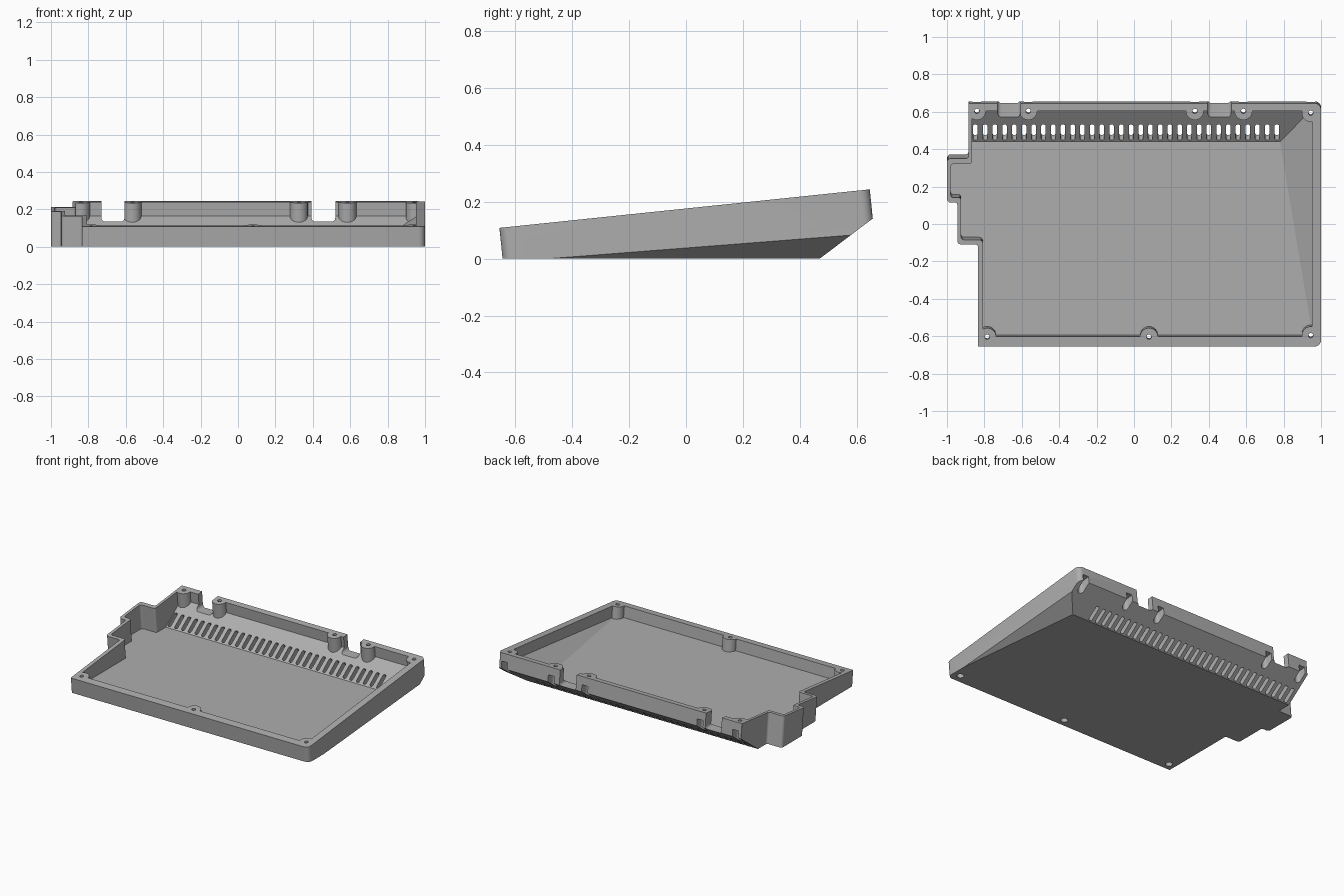
import bpy, bmesh, math
from mathutils import Matrix, Vector

cube = bpy.data.objects.get("Cube")
if cube:
    bpy.data.objects.remove(cube, do_unlink=True)

# The rim plane is tilted about x; walls stand square to it
TILT = Matrix.Translation((0, -0.005, 0.1755)) @ Matrix.Rotation(math.atan(0.104), 4, 'X')

plastic = bpy.data.materials.new("grey_plastic")
plastic.use_nodes = True
GREY = (0.42, 0.42, 0.42, 1)
plastic.diffuse_color = GREY
plastic.node_tree.nodes["Principled BSDF"].inputs["Base Color"].default_value = GREY


def make_object(name, bm):
    bmesh.ops.recalc_face_normals(bm, faces=bm.faces)
    mesh = bpy.data.meshes.new(name)
    bm.to_mesh(mesh)
    bm.free()
    mesh.materials.append(plastic)
    ob = bpy.data.objects.new(name, mesh)
    bpy.context.collection.objects.link(ob)
    return ob


def rounded(points, steps=6):
    """Round each (x, y, radius) corner of a closed outline."""
    out = []
    for i, (x, y, r) in enumerate(points):
        p = Vector((x, y))
        if r == 0:
            out.append(p)
            continue
        a = (Vector(points[i - 1][:2]) - p).normalized()
        b = (Vector(points[(i + 1) % len(points)][:2]) - p).normalized()
        half = a.angle(b) / 2
        centre = p + (a + b).normalized() * r / math.sin(half)
        start = p + a * r / math.tan(half) - centre
        end = p + b * r / math.tan(half) - centre
        sweep = start.angle_signed(end)
        for k in range(steps + 1):
            out.append(centre + Matrix.Rotation(-sweep * k / steps, 2) @ start)
    return out


def circle(x, y, r, n=24):
    return [Vector((x + r * math.cos(2 * math.pi * k / n), y + r * math.sin(2 * math.pi * k / n)))
            for k in range(n)]


def add_prism(bm, outline, low, high, matrix=TILT):
    bottom = [bm.verts.new(matrix @ Vector((p.x, p.y, low))) for p in outline]
    top = [bm.verts.new(matrix @ Vector((p.x, p.y, high))) for p in outline]
    bm.faces.new(bottom[::-1])
    bm.faces.new(top)
    for i in range(len(outline)):
        bm.faces.new((bottom[i - 1], bottom[i], top[i], top[i - 1]))


def prisms(name, outlines, low, high, matrix=TILT):
    bm = bmesh.new()
    for outline in outlines:
        add_prism(bm, outline, low, high, matrix)
    return make_object(name, bm)


def envelope(name, planes):
    """Large block trimmed by planes given as three points each."""
    bm = bmesh.new()
    bmesh.ops.create_cube(bm, size=4)
    for a, b, c in planes:
        a, b, c = Vector(a), Vector(b), Vector(c)
        normal = (b - a).cross(c - a).normalized()
        if normal.z > 0:
            normal.negate()
        cut = bmesh.ops.bisect_plane(bm, geom=bm.verts[:] + bm.edges[:] + bm.faces[:],
                                     plane_co=a, plane_no=normal, clear_outer=True)
        edges = [e for e in cut["geom_cut"] if isinstance(e, bmesh.types.BMEdge)]
        bmesh.ops.contextual_create(bm, geom=edges)
    return make_object(name, bm)


def combine(target, tool, operation):
    mod = target.modifiers.new("cut", 'BOOLEAN')
    mod.operation = operation
    mod.solver = 'EXACT'
    mod.object = tool
    bpy.context.view_layer.objects.active = target
    bpy.ops.object.modifier_apply(modifier=mod.name)
    bpy.data.objects.remove(tool, do_unlink=True)


# Outer shell: stepped outline, flat base, sloped back and right underside
outer = rounded([(-0.835, -0.654, 0.005), (1, -0.654, 0.035), (1, 0.654, 0.035),
                 (-0.885, 0.654, 0.005), (-0.885, 0.357, 0.015), (-1, 0.357, 0.02),
                 (-1, 0.12, 0.02), (-0.945, 0.12, 0.01), (-0.945, -0.105, 0.02),
                 (-0.835, -0.105, 0.012)])
case = prisms("case_bottom", [outer], -0.6, 0)
combine(case, envelope("underside", [
    ((0, 0, 0), (1, 0, 0), (0, 1, 0)),
    ((0, 0.47, 0), (1, 0.47, 0), (0, 0.655, 0.14)),
    ((1, -0.48, 0), (0.9, 0.47, 0), (1, 0.575, 0.082))]), 'INTERSECT')

# Cavity: inner outline above the floor, leaving round screw bosses
back_screws = [(-0.84, 0.612), (-0.565, 0.612), (0.325, 0.612), (0.585, 0.612), (0.945, 0.602)]
front_screws = [(-0.785, -0.602), (0.08, -0.602), (0.945, -0.594)]
screws = back_screws + front_screws
inner = rounded([(-0.808, -0.6, 0.01), (0.952, -0.6, 0.01), (0.952, 0.612, 0.01),
                 (-0.866, 0.612, 0.01), (-0.866, 0.327, 0.015), (-0.98, 0.327, 0.015),
                 (-0.98, 0.147, 0.015), (-0.924, 0.147, 0.015), (-0.924, -0.08, 0.015),
                 (-0.808, -0.08, 0.02)])
cavity = prisms("cavity", [inner], -0.6, 0.1)
FLOOR = 0.035
combine(cavity, envelope("floor", [
    ((0, 0, FLOOR), (1, 0, FLOOR), (0, 1, FLOOR)),
    ((0, 0.44, FLOOR), (1, 0.44, FLOOR), (0, 0.607, 0.161)),
    ((0.945, -0.54, FLOOR), (0.78, 0.44, FLOOR), (0.9, 0.56, 0.126))]), 'INTERSECT')
combine(cavity, prisms("bosses", [circle(x, y, 0.048) for x, y in screws], -0.7, 0.2), 'DIFFERENCE')
combine(case, cavity, 'DIFFERENCE')

# Connector notches through the back wall
UPRIGHT = Matrix.Translation((0, 0.8, 0)) @ Matrix.Rotation(math.pi / 2, 4, 'X')
notches = [rounded([(a, 0.134, 0.02), (b, 0.134, 0.02), (b, 0.4, 0), (a, 0.4, 0)])
           for a, b in ((-0.73, -0.607), (0.393, 0.52))]
combine(case, prisms("notches", notches, 0, 0.26, UPRIGHT), 'DIFFERENCE')

# Screw holes, with wide pockets below that open to the back
combine(case, prisms("holes", [circle(x, y, 0.013, 16) for x, y in screws], -0.5, 0.1), 'DIFFERENCE')
R = 0.023
pockets = [rounded([(x - R, y - R, R * 0.95), (x + R, y - R, R * 0.95), (x + R, 0.8, 0), (x - R, 0.8, 0)])
           for x, y in back_screws]
pockets += [circle(x, y, R) for x, y in front_screws]
combine(case, prisms("pockets", pockets, -0.5, -0.055), 'DIFFERENCE')

# Row of vent slots square to the sloped back underside
SLOPE = Matrix.Translation((0, 0.49, 0.073)) @ Matrix.Rotation(math.atan(0.757), 4, 'X')
W, H = 0.012, 0.052
slots = []
for k in range(32):
    x = -0.848 + k * 0.052
    slots.append(rounded([(x - W, -H, 0.01), (x + W, -H, 0.01), (x + W, H, 0.01), (x - W, H, 0.01)], 4))
combine(case, prisms("vents", slots, -0.12, 0.05, SLOPE), 'DIFFERENCE')

# Smooth the rounded corners, keep hard edges crisp
bpy.ops.object.select_all(action='DESELECT')
case.select_set(True)
bpy.context.view_layer.objects.active = case
bpy.ops.object.shade_smooth_by_angle(angle=math.radians(25))
